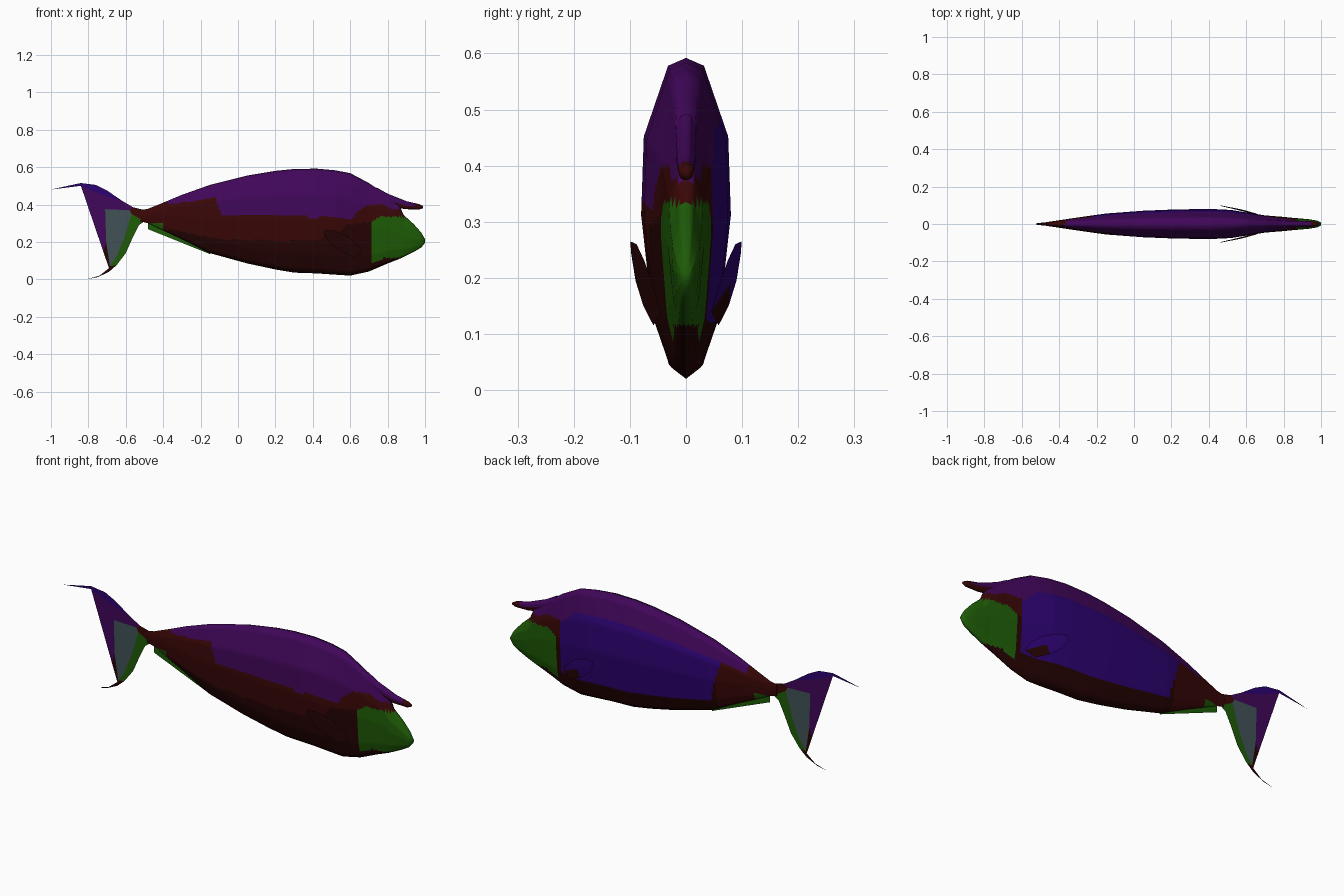
import bpy, bmesh, math

cube = bpy.data.objects.get("Cube")
if cube:
    bpy.data.objects.remove(cube, do_unlink=True)


def make_material(name, colour):
    mat = bpy.data.materials.new(name)
    mat.use_nodes = True
    rgba = (*colour, 1)
    mat.diffuse_color = rgba
    bsdf = next(n for n in mat.node_tree.nodes if n.type == 'BSDF_PRINCIPLED')
    bsdf.inputs["Base Color"].default_value = rgba
    return mat


PURPLE, BROWN, GREEN, INDIGO, TEAL, DARK = range(6)
materials = [
    make_material("purple", (.052, .002, .1)),
    make_material("red_brown", (.042, .002, .002)),
    make_material("green", (.013, .105, .002)),
    make_material("indigo", (.026, .001, .165)),
    make_material("slate_teal", (.052, .085, .095)),
    make_material("dark_brown", (.019, .001, .001)),
]


def finish(name, bm, smooth):
    mesh = bpy.data.meshes.new(name)
    bm.to_mesh(mesh)
    bm.free()
    for mat in materials:
        mesh.materials.append(mat)
    obj = bpy.data.objects.new(name, mesh)
    bpy.context.collection.objects.link(obj)
    if smooth:
        bpy.ops.object.select_all(action='DESELECT')
        obj.select_set(True)
        bpy.context.view_layer.objects.active = obj
        bpy.ops.object.shade_smooth_by_angle(angle=math.radians(75))
    return obj


def lerp_table(table, x):
    """Interpolate the other columns of a table sorted by its first column."""
    x = min(max(x, table[0][0]), table[-1][0])
    for a, b in zip(table, table[1:]):
        if x <= b[0]:
            k = (x - a[0]) / (b[0] - a[0])
            return [p + (q - p) * k for p, q in zip(a[1:], b[1:])]


# Half cross-section: share of width, share of height
HALF = [(0, 1), (.4, .975), (.94, .75), (1, .5), (.75, .18), (.4, .035), (0, 0)]
SPLITS = [2, 8, 10, 12, 6, 2]


def section():
    side = []
    for (a, b), (c, d), n in zip(HALF, HALF[1:], SPLITS):
        side += [(a + (c - a) * i / n, b + (d - b) * i / n) for i in range(n)]
    side.append(HALF[-1])
    return side + [(-y, t) for y, t in reversed(side[1:-1])]


def loft(name, stations, step, colour_rule):
    """Loft the section along x through (x, bottom, top, half width)."""
    xs = []
    for a, b in zip(stations, stations[1:]):
        n = max(1, round((b[0] - a[0]) / step))
        xs += [a[0] + (b[0] - a[0]) * i / n for i in range(n)]
    xs.append(stations[-1][0])
    bm = bmesh.new()
    rings = []
    for x in xs:
        low, high, half = lerp_table(stations, x)
        rings.append([bm.verts.new((x, y * half, low + (high - low) * t))
                      for y, t in section()])
    for r, s in zip(rings, rings[1:]):
        for i in range(len(r)):
            j = (i + 1) % len(r)
            bm.faces.new((r[i], r[j], s[j], s[i]))
    bm.faces.new(rings[0])
    bm.faces.new(rings[-1])
    bmesh.ops.recalc_face_normals(bm, faces=bm.faces)
    for f in bm.faces:
        c = f.calc_center_median()
        low, high, half = lerp_table(stations, c.x)
        f.material_index = colour_rule(c.x, c.y, c.z, (c.z - low) / (high - low))
    return finish(name, bm, True)


# Colour borders on the body, as (x, z)
PURPLE_LINE = [(-.38, .4), (-.12, .435), (-.09, .345), (.5, .33), (.6, .315),
               (.64, .36), (.68, .395), (.78, .4), (.83, .375)]
DARK_LINE = [(-.38, .27), (-.1, .215), (.44, .2), (.46, .245), (.55, .25),
             (.58, .29), (.7, .31)]


def body_colour(x, y, z, t):
    # Green snout with a dark strip under the chin
    if x > .71 and z < min(.3 + (x - .71) * .7, .335):
        return DARK if abs(y) < .022 and z < .115 else GREEN
    if x < -.38:
        return GREEN if x < -.4 and z < .3 else BROWN
    # Left flank
    if y > 0 and x < .69:
        if t > .8 - max(0, x - .6) and x > -.36:
            return PURPLE
        if t > .17 and x > -.2 - .1 * (t - .5):
            return INDIGO
        return DARK if x > -.2 else BROWN
    # Right flank and head
    if z > lerp_table(PURPLE_LINE, x)[0]:
        return PURPLE
    return DARK if x < .71 and z < lerp_table(DARK_LINE, x)[0] else BROWN


body_stations = [
    (-.52, .31, .37, .005), (-.48, .3, .378, .008), (-.4, .262, .41, .02),
    (-.3, .215, .452, .035), (-.15, .14, .505, .056), (.05, .085, .555, .071),
    (.2, .053, .58, .077), (.3, .036, .59, .079), (.42, .032, .592, .08),
    (.52, .025, .583, .075), (.6, .02, .568, .062), (.7, .042, .515, .046),
    (.8, .085, .448, .038), (.86, .108, .405, .032), (.885, .12, .345, .03),
    (.94, .147, .295, .025), (.98, .17, .25, .018), (1, .195, .215, .008)]
loft("body", body_stations, .012, body_colour)

# Forehead horn
loft("forehead_horn",
     [(.74, .41, .492, .02), (.8, .39, .458, .018), (.9, .375, .418, .016),
      (.97, .374, .402, .014), (.99, .38, .392, .006)], .02,
     lambda x, y, z, t: PURPLE if t > .45 and x < .955 else BROWN)


def plate(name, patches):
    """Thin upright fin made of flat coloured patches on the centre plane."""
    bm = bmesh.new()
    for colour, outline in patches:
        face = bm.faces.new([bm.verts.new((x, 0, z)) for x, z in outline])
        face.material_index = colour
    bmesh.ops.remove_doubles(bm, verts=bm.verts, dist=.0005)
    bmesh.ops.triangulate(bm, faces=bm.faces)
    return finish(name, bm, False)


# Tail fin with trailing streamers
plate("tail_fin", [
    (INDIGO, [(-1, .48), (-.84, .5), (-.75, .46), (-.66, .43), (-.62, .42),
              (-.7, .475), (-.76, .505), (-.84, .515), (-.91, .5)]),
    (PURPLE, [(-.84, .5), (-.72, .148), (-.705, .2), (-.71, .375), (-.58, .37),
              (-.56, .385), (-.62, .42), (-.66, .43), (-.75, .46)]),
    (BROWN, [(-.58, .37), (-.57, .35), (-.5, .31), (-.5, .37), (-.56, .385)]),
    (TEAL, [(-.71, .375), (-.705, .2), (-.685, .07), (-.65, .12), (-.605, .23),
            (-.57, .35), (-.58, .37)]),
    (GREEN, [(-.57, .35), (-.605, .23), (-.65, .12), (-.685, .07), (-.65, .075),
             (-.6, .14), (-.56, .23), (-.53, .29), (-.5, .31)]),
    (DARK, [(-.72, .148), (-.69, .06), (-.74, .02), (-.81, 0), (-.75, .012),
            (-.69, .04), (-.65, .075), (-.685, .07), (-.705, .2)]),
])

# Anal fin under the rear of the body
plate("anal_fin", [(GREEN, [(-.48, .31), (-.48, .268), (-.15, .135), (-.15, .2)])])

# Swept pectoral fins, one on each flank
FIN = [(.67, .045, .14), (.62, .058, .115), (.55, .076, .15), (.49, .09, .195),
       (.46, .098, .245), (.465, .099, .265), (.52, .088, .26),
       (.59, .074, .23), (.65, .057, .18)]
for label, side, colour in (("left", 1, INDIGO), ("right", -1, DARK)):
    bm = bmesh.new()
    hub = bm.verts.new((.57, .079 * side, .19))
    rim = [bm.verts.new((x, y * side, z)) for x, y, z in FIN]
    for i, v in enumerate(rim):
        face = bm.faces.new((hub, v, rim[(i + 1) % len(rim)]))
        face.material_index = DARK if i < 2 else colour
    bmesh.ops.recalc_face_normals(bm, faces=bm.faces)
    bm.faces.ensure_lookup_table()
    if bm.faces[0].normal.y * side < 0:
        bmesh.ops.reverse_faces(bm, faces=bm.faces)
    finish(label + "_pectoral_fin", bm, True)
